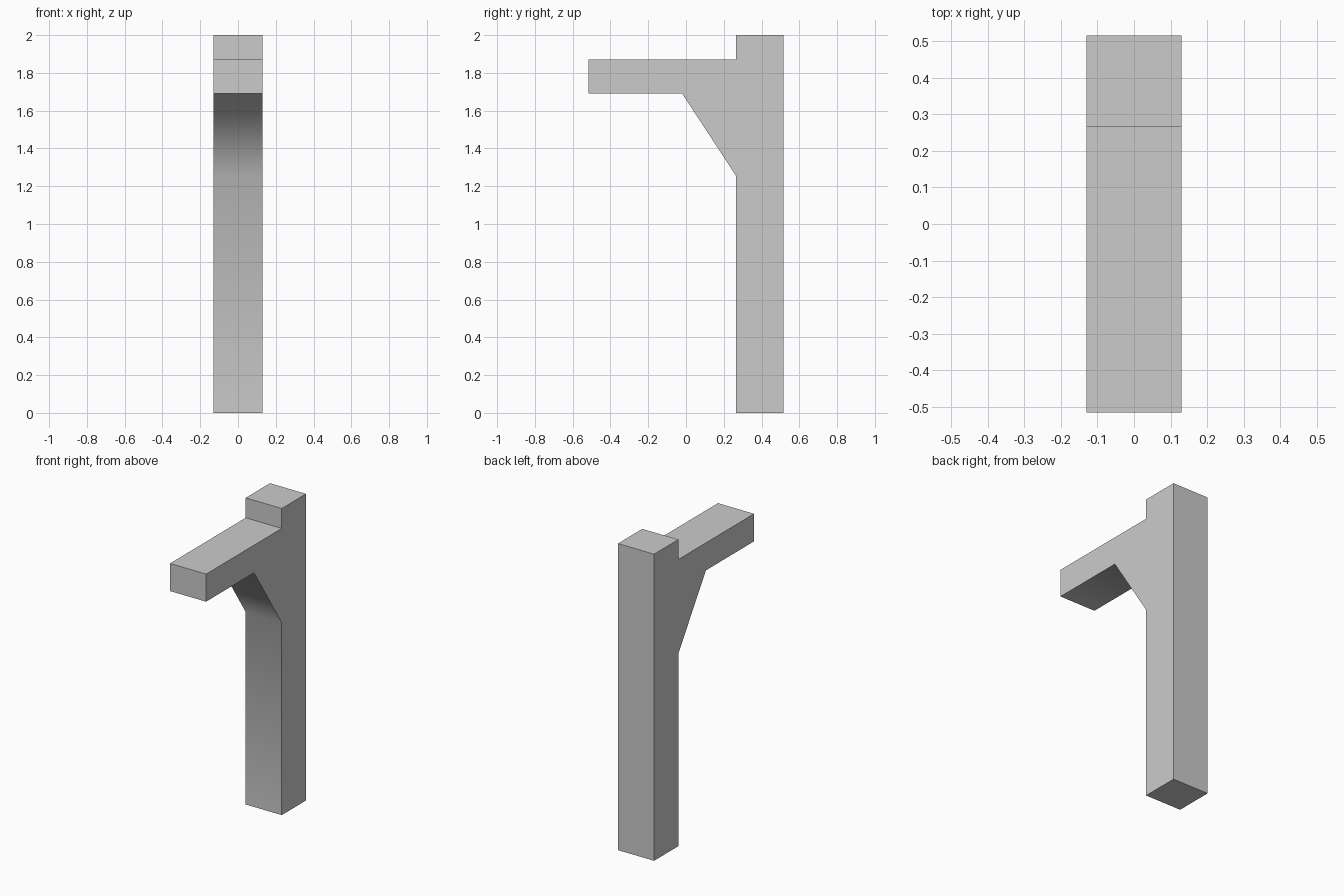
import bpy
import bmesh
from math import radians

cube = bpy.data.objects.get("Cube")
if cube:
    bpy.data.objects.remove(cube, do_unlink=True)

# Plain grey material
grey = bpy.data.materials.new("grey")
grey.use_nodes = True
colour = (0.6, 0.6, 0.6, 1.0)
grey.diffuse_color = colour
grey.node_tree.nodes["Principled BSDF"].inputs["Base Color"].default_value = colour

# Side outline (y, z): post, arm and diagonal brace in one piece
HALF_WIDTH = 0.13
BACK, POST_FRONT, ARM_TIP = 0.515, 0.265, -0.515
outline = [
    (BACK, 0), (BACK, 2), (POST_FRONT, 2), (POST_FRONT, 1.87),
    (ARM_TIP, 1.87), (ARM_TIP, 1.69), (-0.02, 1.69), (POST_FRONT, 1.255),
    (POST_FRONT, 0),
]

# Extrude the outline across the width
bm = bmesh.new()
side = bm.faces.new([bm.verts.new((-HALF_WIDTH, y, z)) for y, z in outline])
result = bmesh.ops.extrude_face_region(bm, geom=[side], use_keep_orig=True)
moved = [v for v in result["geom"] if isinstance(v, bmesh.types.BMVert)]
bmesh.ops.translate(bm, verts=moved, vec=(2 * HALF_WIDTH, 0, 0))
bmesh.ops.recalc_face_normals(bm, faces=bm.faces)

mesh = bpy.data.meshes.new("braced_post")
bm.to_mesh(mesh)
bm.free()
mesh.materials.append(grey)
post = bpy.data.objects.new("braced_post", mesh)
bpy.context.collection.objects.link(post)

# Soft shading over the brace, crisp right-angled edges elsewhere
bpy.ops.object.select_all(action='DESELECT')
post.select_set(True)
bpy.context.view_layer.objects.active = post
bpy.ops.object.shade_smooth_by_angle(angle=radians(60))
